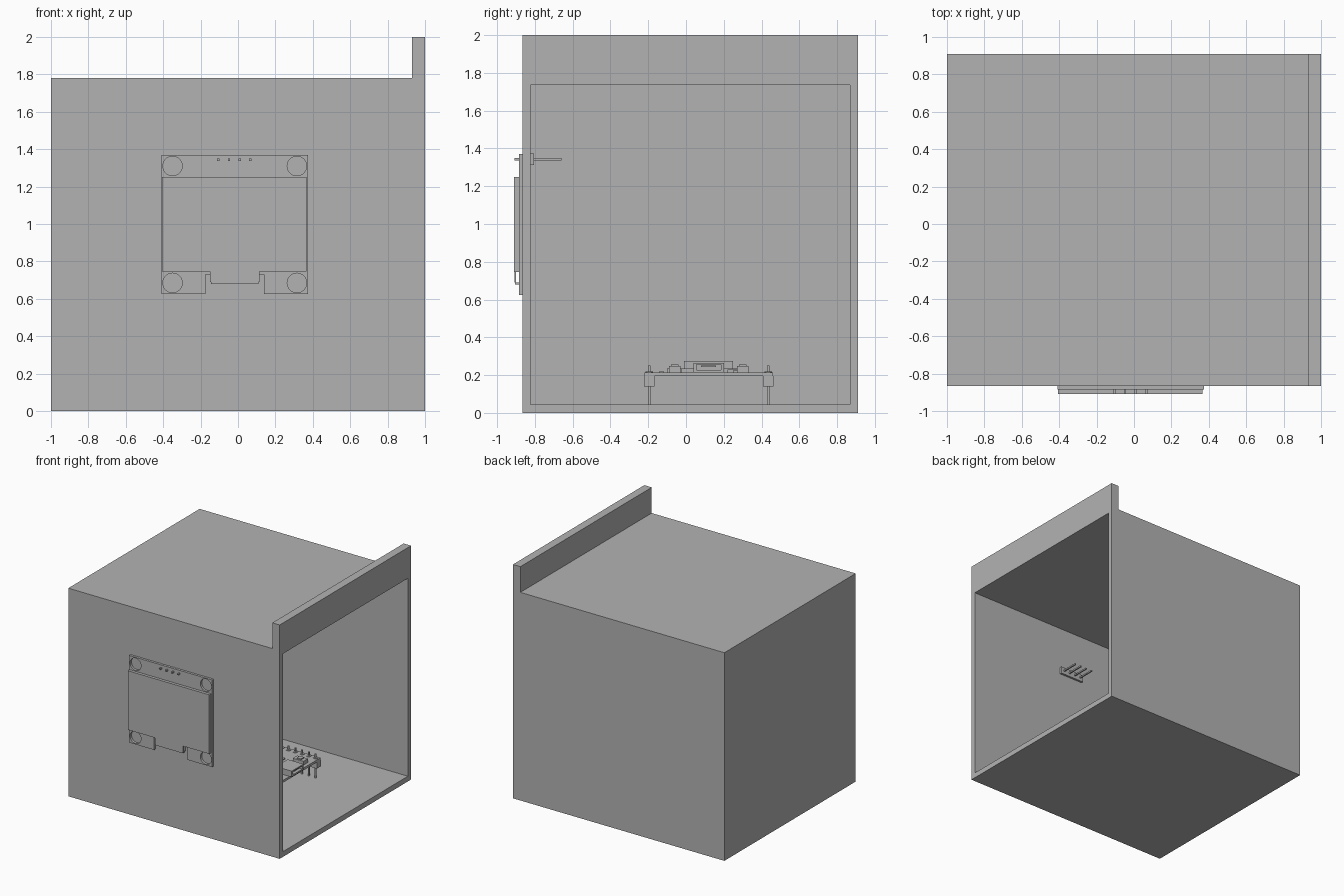
import bpy, bmesh, math
from mathutils import Matrix

old = bpy.data.objects.get("Cube")
if old:
    bpy.data.objects.remove(old, do_unlink=True)

grey = bpy.data.materials.new("plain grey")
grey.use_nodes = True
grey.diffuse_color = (0.45, 0.45, 0.45, 1)
grey.node_tree.nodes["Principled BSDF"].inputs["Base Color"].default_value = (0.45, 0.45, 0.45, 1)


def finish(name, bm):
    bmesh.ops.recalc_face_normals(bm, faces=bm.faces)
    me = bpy.data.meshes.new(name)
    bm.to_mesh(me)
    bm.free()
    me.materials.append(grey)
    ob = bpy.data.objects.new(name, me)
    bpy.context.collection.objects.link(ob)
    return ob


def add_box(bm, x, y, z):
    """Box from (low, high) pairs on each axis."""
    spans = (x, y, z)
    mat = Matrix.Translation([(a + b) / 2 for a, b in spans]) @ Matrix.Diagonal([b - a for a, b in spans] + [1])
    bmesh.ops.create_cube(bm, size=1, matrix=mat)


def boxes(name, *items):
    bm = bmesh.new()
    for item in items:
        add_box(bm, *item)
    return finish(name, bm)


def prism(name, points, y0, y1):
    """Extrude an x-z outline along y."""
    bm = bmesh.new()
    face = bm.faces.new([bm.verts.new((x, y0, z)) for x, z in points])
    new = bmesh.ops.extrude_face_region(bm, geom=[face])["geom"]
    bmesh.ops.translate(bm, vec=(0, y1 - y0, 0), verts=[v for v in new if isinstance(v, bmesh.types.BMVert)])
    return finish(name, bm)


def cut(ob, cutter):
    cutter.hide_render = True
    mod = ob.modifiers.new("cut", 'BOOLEAN')
    mod.operation, mod.solver, mod.object = 'DIFFERENCE', 'EXACT', cutter
    bpy.ops.object.select_all(action='DESELECT')
    bpy.context.view_layer.objects.active = ob
    ob.select_set(True)
    bpy.ops.object.modifier_apply(modifier=mod.name)
    bpy.data.objects.remove(cutter, do_unlink=True)


# Case: hollow, open on the +x side, with a raised lip on the top edge
case = prism("case", [(-1, 0), (1, 0), (1, 2), (0.93, 2), (0.93, 1.78), (-1, 1.78)], -0.865, 0.91)
cut(case, boxes("cavity_cutter", ((-0.955, 1.1), (-0.823, 0.867), (0.045, 1.737))))

# Display board: notched plate with four mounting holes
board = prism("display_board", [(-0.41, 0.625), (-0.175, 0.625), (-0.175, 0.73), (0.14, 0.73),
                                (0.14, 0.625), (0.375, 0.625), (0.375, 1.37), (-0.41, 1.37)], -0.885, -0.865)
bm = bmesh.new()
for x in (-0.35, 0.315):
    for z in (0.685, 1.31):
        mat = Matrix.Translation((x, -0.875, z)) @ Matrix.Rotation(math.pi / 2, 4, 'X')
        bmesh.ops.create_cone(bm, cap_ends=True, segments=32, radius1=0.052, radius2=0.052, depth=0.1, matrix=mat)
cut(board, finish("hole_cutter", bm))

# Display glass and the ribbon folded under it
boxes("display_glass", ((-0.405, 0.365), (-0.91, -0.885), (0.745, 1.25)))
boxes("display_ribbon",
      ((-0.15, 0.115), (-0.908, -0.901), (0.69, 0.745)),
      ((-0.145, 0.11), (-0.905, -0.88), (0.68, 0.69)),
      ((-0.15, 0.115), (-0.88, -0.873), (0.69, 0.73)))

# Display header: strip behind the board with four long pins
boxes("display_header", ((-0.133, 0.095), (-0.866, -0.805), (1.312, 1.372)))
boxes("display_pins", *[((x - 0.006, x + 0.006), (-0.908, -0.66), (1.337, 1.349))
                        for x in (-0.105 + 0.057 * i for i in range(4))])

# Controller board lying near the floor
boxes("controller_board", ((-0.89, 0.46), (-0.22, 0.46), (0.195, 0.215)))

# Two rows of controller pins with their strips
pitch, rows = 0.064, (-0.195, 0.435)
pin_xs = [0.43 - pitch * i for i in range(19)]
boxes("controller_headers", *[((pin_xs[-1] - 0.03, 0.46), (y - 0.027, y + 0.027), (0.14, 0.195)) for y in rows])
boxes("controller_pins", *[((x - 0.006, x + 0.006), (y - 0.006, y + 0.006), (0.045, 0.25))
                           for y in rows for x in pin_xs])
bm = bmesh.new()
for y in rows:
    for x in pin_xs:
        bmesh.ops.create_cone(bm, cap_ends=True, segments=12, radius1=0.02, radius2=0.02, depth=0.004,
                              matrix=Matrix.Translation((x, y, 0.217)))
finish("solder_pads", bm)

# Socket, buttons, radio module and chips on the controller
socket = boxes("usb_socket", ((0.33, 0.48), (0.04, 0.2), (0.215, 0.265)))
cut(socket, boxes("socket_cutter", ((0.38, 0.6), (0.055, 0.185), (0.228, 0.255))))
boxes("usb_tongue", ((0.37, 0.47), (0.08, 0.16), (0.242, 0.25)))
boxes("buttons", *[part for y in (-0.06, 0.3) for part in (
    ((0.33, 0.43), (y - 0.03, y + 0.03), (0.215, 0.248)),
    ((0.36, 0.4), (y - 0.02, y + 0.02), (0.248, 0.257)))])
boxes("radio_module", ((-0.87, -0.25), (-0.09, 0.33), (0.215, 0.235)),
      ((-0.7, -0.27), (-0.01, 0.25), (0.235, 0.275)))
boxes("chips", ((0.1, 0.22), (0.06, 0.18), (0.215, 0.238)),
      ((0.0, 0.1), (-0.1, -0.02), (0.215, 0.235)),
      ((-0.12, -0.06), (0.22, 0.27), (0.215, 0.23)),
      ((0.2, 0.25), (0.25, 0.28), (0.215, 0.225)),
      ((0.2, 0.25), (-0.14, -0.12), (0.215, 0.222)))
